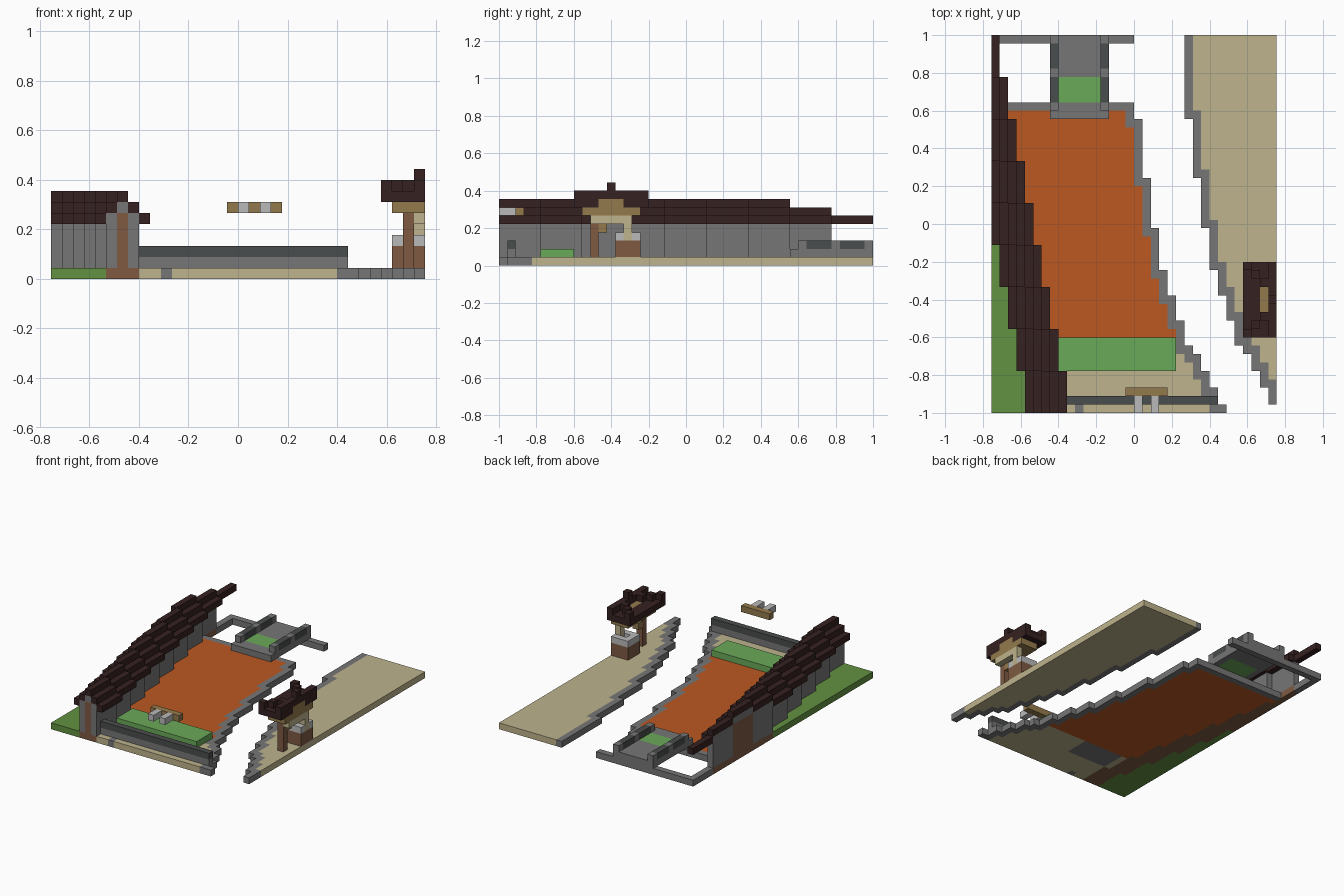
import bpy
import bmesh
from mathutils import Vector

cube = bpy.data.objects.get("Cube")
if cube:
    bpy.data.objects.remove(cube, do_unlink=True)

NX, NY = 34, 45            # blocks across and along
UNIT = 2 / NY              # block size
used = set()               # cells already claimed by a part


def linear(c):
    c /= 255
    return c / 12.92 if c <= 0.04045 else ((c + 0.055) / 1.055) ** 2.4


def material(name, *rgb):
    mat = bpy.data.materials.new(name)
    mat.use_nodes = True
    colour = [linear(c) for c in rgb] + [1]
    mat.diffuse_color = colour
    shader = mat.node_tree.nodes["Principled BSDF"]
    shader.inputs["Base Color"].default_value = colour
    shader.inputs["Roughness"].default_value = 0.9
    return mat


tile = material("dark roof tile", 54, 33, 33)
clay = material("orange clay", 188, 89, 34)
grass = material("grass green", 98, 146, 65)
leaf = material("light green", 106, 170, 88)
sand = material("sand", 190, 179, 140)
stone = material("grey stone", 118, 118, 118)
slate = material("dark slate", 74, 77, 77)
timber = material("brown timber", 126, 90, 66)
plank = material("light plank", 148, 122, 77)
quartz = material("pale quartz", 186, 186, 186)


def block(xs, ys, zs):
    """Cells of a box; each argument is one index or a (start, stop) pair."""
    spans = [range(*s) if isinstance(s, tuple) else (s,) for s in (xs, ys, zs)]
    return {(x, y, z) for x in spans[0] for y in spans[1] for z in spans[2]}


def part(name, mat, *groups):
    """Join the unclaimed cells into one shell of outward faces."""
    cells = {c for c in set().union(*groups) if 0 <= c[0] < NX and 0 <= c[1] < NY}
    cells -= used
    used.update(cells)
    bm = bmesh.new()
    centre = Vector((NX / 2, NY / 2, 0))
    for cell in sorted(cells):
        middle = Vector(cell) + Vector((0.5, 0.5, 0.5)) - centre
        for axis in range(3):
            for sign in (-1, 1):
                near = list(cell)
                near[axis] += sign
                if tuple(near) in cells:
                    continue
                n, u, v = Vector(), Vector(), Vector()
                n[axis] = sign / 2
                u[(axis + 1) % 3] = sign / 2
                v[(axis + 2) % 3] = 1 / 2
                corners = (-u - v, u - v, u + v, v - u)
                bm.faces.new([bm.verts.new((middle + n + c) * UNIT) for c in corners])
    bmesh.ops.remove_doubles(bm, verts=bm.verts, dist=UNIT / 50)
    bmesh.ops.dissolve_limit(bm, angle_limit=0.01, verts=bm.verts, edges=bm.edges)
    mesh = bpy.data.meshes.new(name)
    bm.to_mesh(mesh)
    bm.free()
    mesh.materials.append(mat)
    obj = bpy.data.objects.new(name, mesh)
    bpy.context.collection.objects.link(obj)


# Long wall: stepped one block sideways every five blocks
core, cladding, roof = set(), set(), set()
for step in range(9):
    mid = 6 - step
    rows = (step * 5, step * 5 + 5)
    core |= block(mid, rows, (0, 6))
    for side in (-1, 1):
        core |= block(mid + side, rows, 0)
        cladding |= block(mid + side, rows, (1, 6))
        roof |= block(mid + 2 * side, rows, 5) | block(mid + side, rows, 6)
    cladding |= block(mid, rows, 6)
    roof |= block(mid, rows, 7)
part("wall_core", timber, core)
part("wall_cladding", stone, cladding)
part("wall_roof", tile, roof)

# River banks: stepped stone kerbs on both sides of the gap
STEPS = (1, 3, 5, 7, 8, 11, 14, 17, 22, 28, 35)


def bank(row):
    return NX - 6 - sum(s <= row for s in STEPS)


near_kerb, far_kerb, far_ground = set(), set(), set()
for row in range(NY):
    if row < 37:
        near_kerb |= block((bank(min(row + 1, 36)) - 1, bank(row)), row, 0)
    start = bank(row) + 6
    if row > 0:
        far_kerb |= block((start, bank(row - 1) + 7), row, 0)
    far_ground |= block((start, NX), row, 0)
near_kerb |= block((1, bank(36)), 36, 0)
part("near_kerb", stone, near_kerb)
part("far_kerb", stone, far_kerb)
part("far_ground", sand, far_ground)

# Ground inside and outside the wall
part("paving_stones", stone, block(10, 0, 0), block((8, 15), (5, 9), 0))
lawn, yard, court = set(), set(), set()
for row in range(36):
    shift = row // 5
    lawn |= block((0, max(0, 5 - shift)), row, 0)
    inside = block((max(0, 8 - shift), bank(row)), row, 0)
    if row < 9:
        yard |= inside
    else:
        court |= inside
part("lawn", grass, lawn)
part("yard", sand, yard)
part("court", clay, court)
part("hedge", leaf, block((8, 22), (5, 9), 1))

# Front parapet
part("parapet_base", stone, block((8, 27), 1, 1))
part("parapet_cap", slate, block((8, 27), 1, 2))

# Rear frame and raised deck
part("rear_frame", stone, block((0, 17), 44, 0), block(0, (40, 45), 0))
part("deck_grass", leaf, block((8, 13), (37, 40), 1))
part("deck", stone, block((7, 14), (35, 45), 1))
posts, rails = set(), set()
for side in (7, 13):
    for post in (36, 40, 44):
        posts |= block(side, post, 2)
    rails |= block(side, (37, 44), 2)
part("deck_posts", stone, posts)
part("deck_rails", slate, rails)

# Hanging sign
part("sign_board", plank, block((16, 21), 2, 6))
part("sign_brackets", quartz, block(17, (0, 2), 6), block(19, (0, 2), 6))

# Pavilion on the far bank
part("pavilion_pillar", sand, block(33, 15, (3, 6)), block(33, (11, 15), 5))
part("pavilion_brace", plank, block(32, 12, 4))
part("pavilion_post", timber, block(32, 11, (1, 6)))
part("pavilion_plinth", timber, block((31, NX), (14, 17), (1, 3)))
part("pavilion_basin", quartz, block((31, NX), (14, 17), 3) - block(32, 15, 3))
part("pavilion_beams", plank, block((31, NX), (10, 17), 6), block((32, NX), (12, 15), 7))
ridges = block(33, (9, 18), 8) | block(33, 13, 9)
for reach in range(1, 5):
    for side in (-1, 1):
        ridges |= block(NX - reach, 13 + side * reach, 8)
part("pavilion_roof", tile, block((30, NX), (9, 18), 7), ridges)
